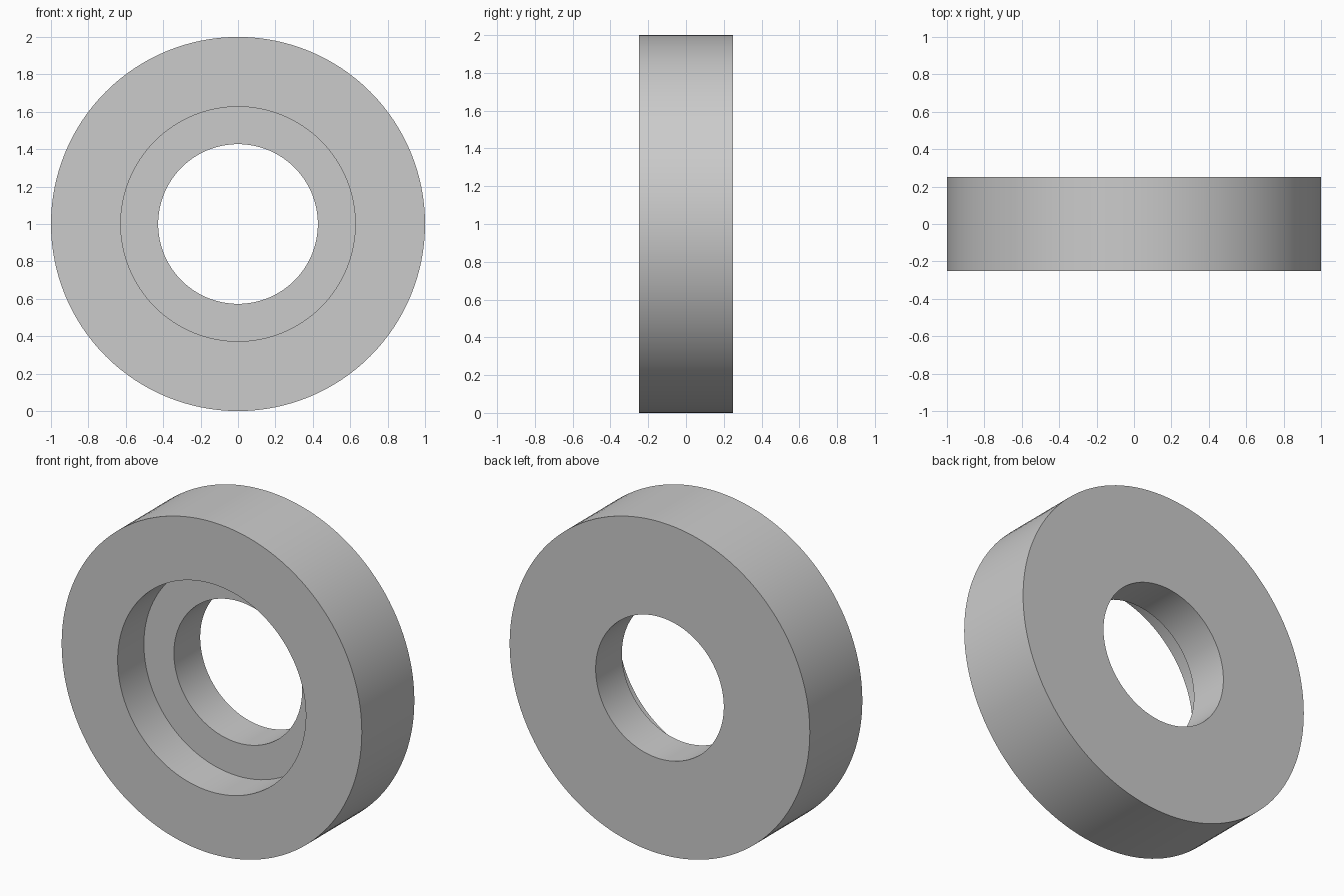
import bpy
import bmesh
import math
from mathutils import Matrix, Vector

cube = bpy.data.objects.get("Cube")
if cube:
    bpy.data.objects.remove(cube, do_unlink=True)

SEGMENTS = 128
OUTER_R, RECESS_R, BORE_R = 1.0, 0.627, 0.427
HALF_DEPTH, STEP_Y = 0.25, 0.0

# Plain grey material
grey = bpy.data.materials.new("light grey")
grey.use_nodes = True
colour = (0.6, 0.6, 0.6, 1.0)
grey.diffuse_color = colour
grey.node_tree.nodes["Principled BSDF"].inputs["Base Color"].default_value = colour

# Ring section as (radius, y): stepped bore, recess open to the front
profile = [
    (OUTER_R, -HALF_DEPTH),
    (OUTER_R, HALF_DEPTH),
    (BORE_R, HALF_DEPTH),
    (BORE_R, STEP_Y),
    (RECESS_R, STEP_Y),
    (RECESS_R, -HALF_DEPTH),
]

# Sweep the section around the y axis
bm = bmesh.new()
rings = []
for i in range(SEGMENTS):
    turn = Matrix.Rotation(math.tau * i / SEGMENTS, 3, 'Y')
    rings.append([bm.verts.new(turn @ Vector((r, y, 0))) for r, y in profile])
for i, ring in enumerate(rings):
    following = rings[(i + 1) % SEGMENTS]
    for j in range(len(profile)):
        k = (j + 1) % len(profile)
        bm.faces.new((ring[j], ring[k], following[k], following[j]))
bmesh.ops.recalc_face_normals(bm, faces=bm.faces)

mesh = bpy.data.meshes.new("stepped_ring")
bm.to_mesh(mesh)
bm.free()
mesh.materials.append(grey)
ring_object = bpy.data.objects.new("stepped_ring", mesh)
ring_object.location.z = OUTER_R
bpy.context.collection.objects.link(ring_object)

# Smooth round walls, crisp rims
bpy.ops.object.select_all(action='DESELECT')
ring_object.select_set(True)
bpy.context.view_layer.objects.active = ring_object
bpy.ops.object.shade_smooth_by_angle(angle=math.radians(30))
